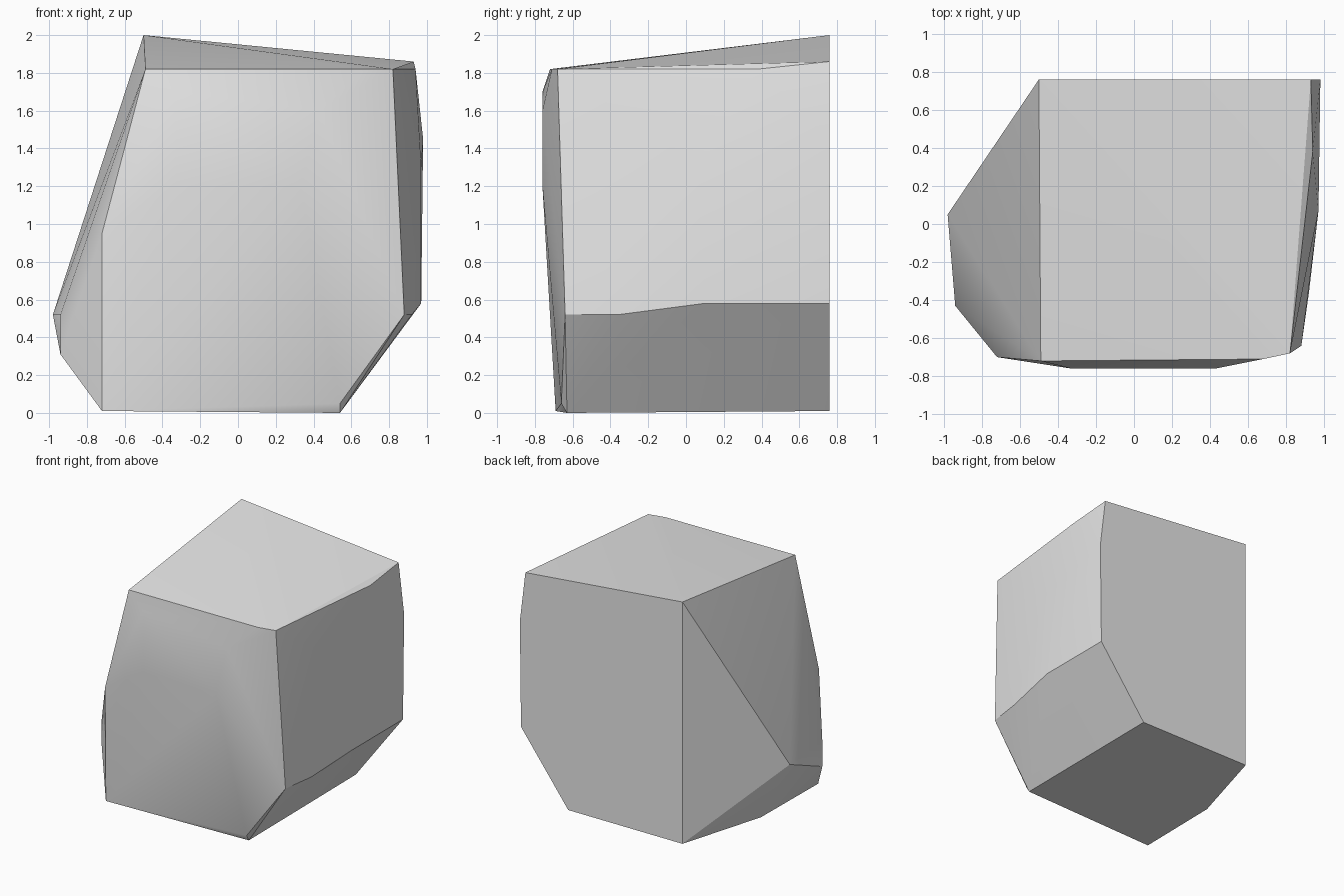
import bpy
import bmesh
import math

default_cube = bpy.data.objects.get("Cube")
if default_cube:
    bpy.data.objects.remove(default_cube, do_unlink=True)

# The boulder is one convex block: each group lists the corners of one region.
BACK_Y = 0.76

# Flat back wall, given as (x, z) outline
back_outline = [(-0.5, 0.01), (-0.5, 2), (0.93, 1.86),
                (0.98, 1.45), (0.97, 0.58), (0.54, 0.01)]

corner_groups = {
    "top_rim": [(-0.49, -0.72, 1.82), (0.68, -0.71, 1.82),
                (0.82, -0.68, 1.82), (0.94, 0.38, 1.82)],
    "front_bulge": [(-0.33, -0.76, 1.7), (0.43, -0.76, 1.6),
                    (-0.33, -0.76, 1.2), (0.33, -0.76, 1.2)],
    "front_left_edge": [(-0.72, -0.7, 0.95), (-0.72, -0.69, 0.01)],
    "left_point": [(-0.98, 0.05, 0.52), (-0.94, -0.43, 0.52),
                   (-0.94, -0.43, 0.31), (-0.71, 0.04, 0.01)],
    "right_ledge": [(0.88, -0.64, 0.52), (0.92, -0.36, 0.52),
                    (0.97, 0.1, 0.58), (0.97, 0.07, 1.3)],
    "front_foot": [(0.54, -0.63, 0), (0.54, -0.66, 0.05)],
}


def make_material(name, colour):
    material = bpy.data.materials.new(name)
    material.use_nodes = True
    material.diffuse_color = colour
    shader = next(n for n in material.node_tree.nodes if n.type == "BSDF_PRINCIPLED")
    shader.inputs["Base Color"].default_value = colour
    return material


def make_convex_block(name, corners, material):
    """Wrap a tight skin around the corners and return it as an object."""
    bm = bmesh.new()
    for corner in corners:
        bm.verts.new(corner)
    hull = bmesh.ops.convex_hull(bm, input=bm.verts[:], use_existing_faces=False)
    unused = [g for g in hull["geom_interior"] if isinstance(g, bmesh.types.BMVert)]
    if unused:
        bmesh.ops.delete(bm, geom=unused, context="VERTS")
    # Merge triangles lying in the same plane into clean facets
    bmesh.ops.dissolve_limit(bm, angle_limit=math.radians(0.5),
                             verts=bm.verts[:], edges=bm.edges[:])
    bmesh.ops.recalc_face_normals(bm, faces=bm.faces[:])
    mesh = bpy.data.meshes.new(name)
    bm.to_mesh(mesh)
    bm.free()
    mesh.materials.append(material)
    block = bpy.data.objects.new(name, mesh)
    bpy.context.collection.objects.link(block)
    return block


# Boulder
corners = [(x, BACK_Y, z) for x, z in back_outline]
for group in corner_groups.values():
    corners.extend(group)
stone_grey = make_material("stone grey", (0.8, 0.8, 0.8, 1))
boulder = make_convex_block("boulder", corners, stone_grey)

# Soft facets, crisp main edges
bpy.ops.object.select_all(action="DESELECT")
boulder.select_set(True)
bpy.context.view_layer.objects.active = boulder
bpy.ops.object.shade_smooth_by_angle(angle=math.radians(30))
